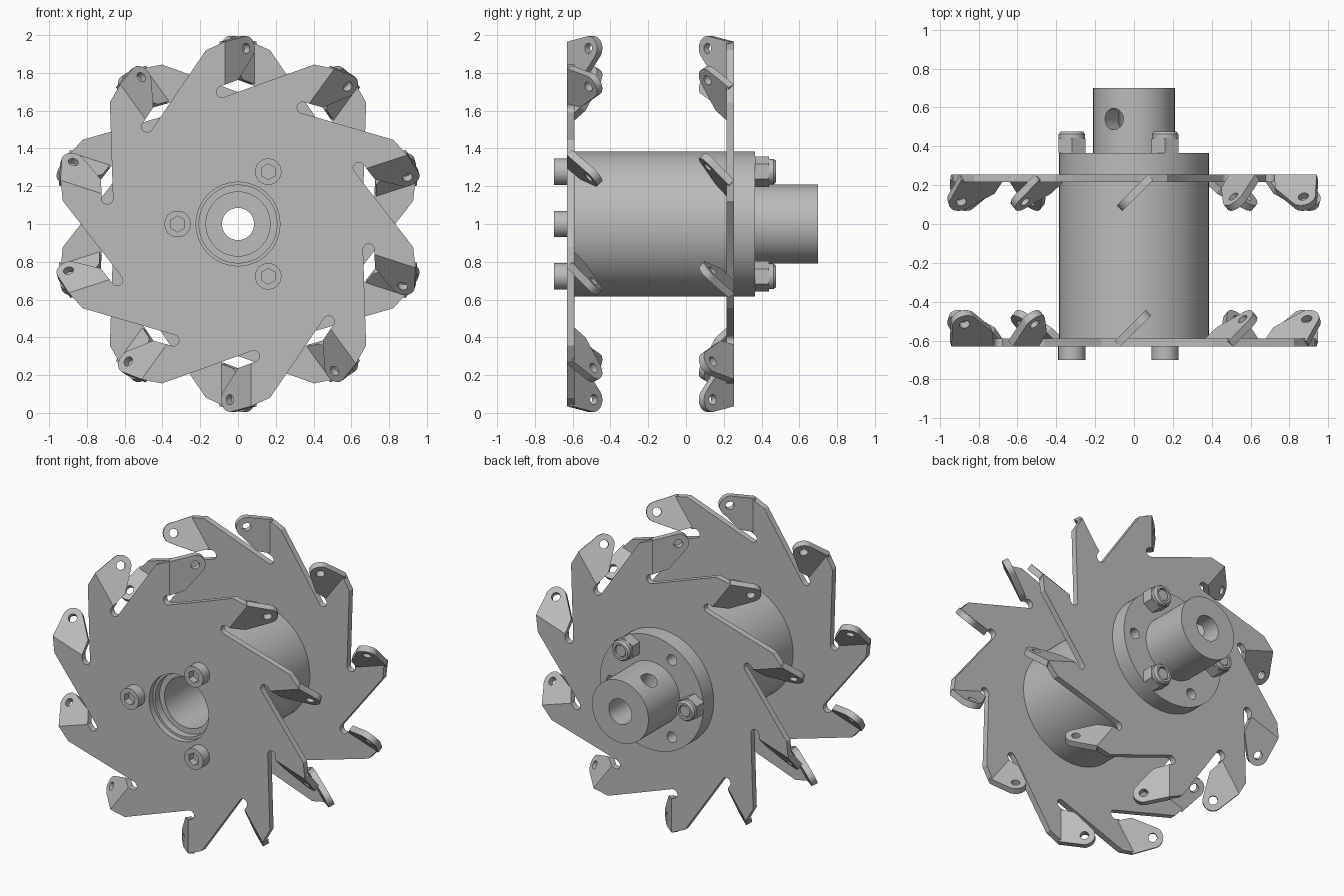
import bpy, bmesh
from math import sin, cos, pi, radians
from mathutils import Matrix, Vector

if "Cube" in bpy.data.objects:
    bpy.data.objects.remove(bpy.data.objects["Cube"])

steel = bpy.data.materials.new("grey_steel")
steel.use_nodes = True
steel.diffuse_color = (0.5, 0.5, 0.5, 1)
steel.node_tree.nodes["Principled BSDF"].inputs["Base Color"].default_value = (0.5, 0.5, 0.5, 1)

CENTRE = Matrix.Translation((0, 0, 1))     # wheel axle runs along y through here
UPRIGHT = Matrix.Rotation(pi / 2, 4, 'X')  # drawing plane xy -> xz
BLADES = 10
T = 0.04                                   # sheet thickness
FRONT = -0.63                              # outer face of the front plate
parts = []


def add(name, mesh, matrix):
    ob = bpy.data.objects.new(name, mesh)
    bpy.context.collection.objects.link(ob)
    ob.matrix_world = matrix
    parts.append(ob)
    return ob


def finish(bm, name):
    bmesh.ops.remove_doubles(bm, verts=bm.verts, dist=1e-5)
    bmesh.ops.recalc_face_normals(bm, faces=bm.faces)
    mesh = bpy.data.meshes.new(name)
    bm.to_mesh(mesh)
    bm.free()
    mesh.materials.append(steel)
    return mesh


def slab(name, loops, depth):
    """Flat sheet from an outline and hole loops, centred on its drawing plane."""
    cu = bpy.data.curves.new(name, 'CURVE')
    cu.dimensions, cu.fill_mode, cu.extrude = '2D', 'BOTH', depth / 2
    for loop in loops:
        sp = cu.splines.new('POLY')
        sp.points.add(len(loop) - 1)
        for p, (x, y) in zip(sp.points, loop):
            p.co = (x, y, 0, 1)
        sp.use_cyclic_u = True
    tmp = bpy.data.objects.new(name, cu)
    bpy.context.collection.objects.link(tmp)
    bpy.context.view_layer.update()
    bm = bmesh.new()
    bm.from_mesh(tmp.to_mesh())
    tmp.to_mesh_clear()
    bpy.data.objects.remove(tmp)
    bpy.data.curves.remove(cu)
    return finish(bm, name)


def lathe(name, profile, steps=64):
    """Closed (radius, y) profile turned around the y axis."""
    bm = bmesh.new()
    vs = [bm.verts.new((r, y, 0)) for r, y in profile]
    es = [bm.edges.new((a, b)) for a, b in zip(vs, vs[1:] + vs[:1])]
    bmesh.ops.spin(bm, geom=vs + es, cent=(0, 0, 0), axis=(0, 1, 0),
                   angle=2 * pi, steps=steps, use_merge=False)
    return finish(bm, name)


def arc(c, r, a0, a1, n):
    return [(c[0] + r * cos(radians(a0 + (a1 - a0) * i / n)),
             c[1] + r * sin(radians(a0 + (a1 - a0) * i / n))) for i in range(n + 1)]


def circle(r, n=48, c=(0, 0)):
    return arc(c, r, 0, 360, n)[:-1]


def turn(p, a):
    return (p[0] * cos(a) - p[1] * sin(a), p[0] * sin(a) + p[1] * cos(a))


# One blade sector: swept edge, fold line, round-ended slot
fold_x, fold_low, fold_top = -0.07, 0.737, 0.965
sector = [(-0.17, 0.92), (fold_x, fold_top), (fold_x, fold_low)]
sector += arc((-0.085, 0.70), 0.03, 110, 290, 8)
outline = [turn(p, -2 * pi * k / BLADES) for k in range(BLADES) for p in sector]
plate = slab("blade_plate", [outline, circle(0.222)], T)

# Ear bent 45 degrees inward from each blade, with a pin hole
ear_end = (0.16, 0.93)
ear_outline = [(0, fold_low), (0.099, 0.763)] + arc(ear_end, 0.065, -40, 110, 12) + [(0, fold_top)]
ear = slab("ear", [ear_outline, circle(0.027, 20, ear_end)], T)
s = 0.5 ** 0.5
bend = Matrix(((s, 0, s, fold_x - s * T / 2),
               (s, 0, -s, FRONT + s * T / 2),
               (0, 1, 0, 0),
               (0, 0, 0, 1)))

# The back plate is the front one turned around
flip = Matrix.Translation((0, -0.375, 0)) @ Matrix.Rotation(pi, 4, 'Z')
for side, place in (("front", Matrix.Identity(4)), ("back", flip)):
    base = CENTRE @ place
    add(side + "_plate", plate, base @ Matrix.Translation((0, FRONT + T / 2, 0)) @ UPRIGHT)
    for k in range(BLADES):
        add(f"{side}_ear_{k + 1}", ear,
            base @ Matrix.Rotation(2 * pi * k / BLADES, 4, 'Y') @ bend)

# Hub drum with flange, stub shaft and stepped bore
hub = add("hub", lathe("hub", [
    (0.206, -0.59), (0.385, -0.59), (0.385, 0.365), (0.21, 0.365), (0.21, 0.70),
    (0.085, 0.70), (0.085, 0.30), (0.17, 0.30), (0.17, -0.54), (0.206, -0.54)], 96), CENTRE)

# Drilled holes: one set-screw hole in the shaft, three spare flange holes
drill_dir = Vector((cos(radians(120)), 0, sin(radians(120))))
drills = [(0.055, 0.25, CENTRE @ Matrix.Translation(drill_dir * 0.16 + Vector((0, 0.54, 0)))
           @ drill_dir.to_track_quat('Z', 'Y').to_matrix().to_4x4())]
for deg in (0, 120, 240):
    x, z = turn((0.3, 0), radians(deg))
    drills.append((0.036, 0.3, CENTRE @ Matrix.Translation((x, 0.30, z)) @ UPRIGHT))
for r, depth, m in drills:
    cutter = add("drill", slab("drill", [circle(r, 24)], depth), m)
    cutter.hide_render = True
    mod = hub.modifiers.new("drill", 'BOOLEAN')
    mod.operation, mod.solver, mod.object = 'DIFFERENCE', 'EXACT', cutter
    bpy.context.view_layer.objects.active = hub
    bpy.ops.object.modifier_apply(modifier=mod.name)
    parts.remove(cutter)
    bpy.data.objects.remove(cutter)

# Socket-head bolts in front, lock nuts behind
hexagon = [turn(p, pi / 6) for p in circle(0.042, 6)]
head = slab("bolt_head", [circle(0.07, 32), hexagon], 0.05)
head_base = slab("bolt_head_base", [circle(0.07, 32)], 0.022)
nut = slab("nut", [[turn(p, pi / 6) for p in circle(0.08, 6)]], 0.075)
collar = lathe("nut_collar", [(0, 0.43), (0.068, 0.43), (0.068, 0.462), (0.058, 0.476),
                              (0.043, 0.476), (0.043, 0.455), (0.036, 0.455),
                              (0.036, 0.468), (0, 0.468)], 32)
for i, deg in enumerate((60, 180, 300), 1):
    x, z = turn((0.32, 0), radians(deg))
    spot = CENTRE @ Matrix.Translation((x, 0, z))
    for name, mesh, y in (("bolt_head", head, -0.675), ("bolt_head_base", head_base, -0.64),
                          ("nut", nut, 0.4025)):
        add(f"{name}_{i}", mesh, spot @ Matrix.Translation((0, y, 0)) @ UPRIGHT)
    add(f"nut_collar_{i}", collar, spot)

# Smooth round surfaces, keep edges sharp
bpy.ops.object.select_all(action='DESELECT')
for ob in parts:
    ob.select_set(True)
bpy.context.view_layer.objects.active = hub
bpy.ops.object.shade_smooth_by_angle(angle=radians(30))
